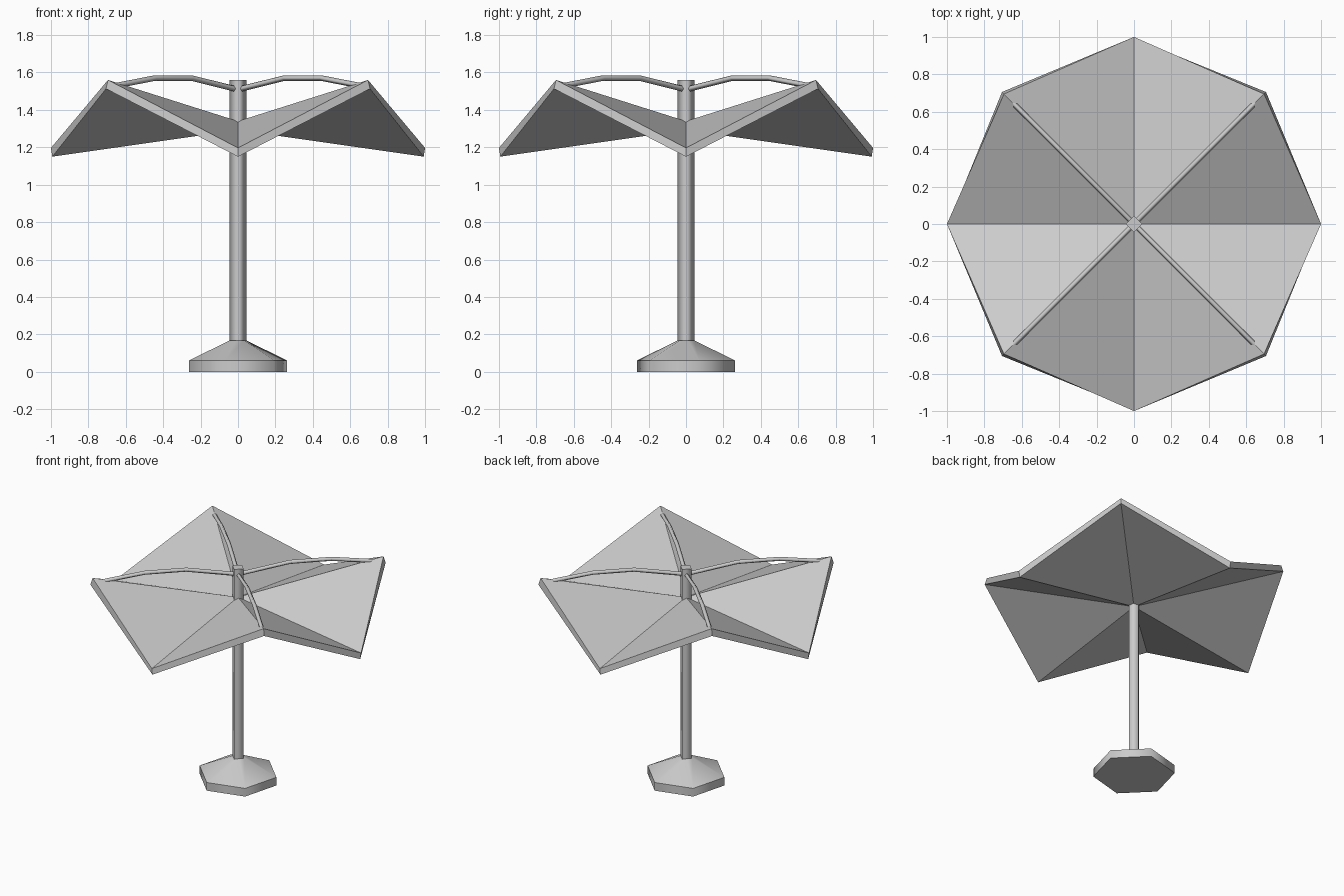
import bpy, bmesh
from math import cos, sin, pi, radians

cube = bpy.data.objects.get("Cube")
if cube:
    bpy.data.objects.remove(cube, do_unlink=True)

gray = bpy.data.materials.new("plain gray")
gray.use_nodes = True
gray.diffuse_color = (0.6, 0.6, 0.6, 1)
gray.node_tree.nodes["Principled BSDF"].inputs["Base Color"].default_value = (0.6, 0.6, 0.6, 1)


def finish(bm, name):
    bmesh.ops.recalc_face_normals(bm, faces=bm.faces)
    mesh = bpy.data.meshes.new(name)
    bm.to_mesh(mesh)
    bm.free()
    mesh.materials.append(gray)
    obj = bpy.data.objects.new(name, mesh)
    bpy.context.collection.objects.link(obj)
    return obj


def turned(name, profile, sides, turn):
    """Smooth-sided prism through (radius, z) rings, with sharp ring edges."""
    bm = bmesh.new()
    angles = [turn + 2 * pi * i / sides for i in range(sides)]
    rings = [[bm.verts.new((r * cos(a), r * sin(a), z)) for a in angles] for r, z in profile]
    for low, high in zip(rings, rings[1:]):
        for i in range(sides):
            j = (i + 1) % sides
            bm.faces.new((low[i], low[j], high[j], high[i])).smooth = True
    bm.faces.new(rings[0])
    bm.faces.new(rings[-1])
    for edge in bm.edges:
        if abs(edge.verts[0].co.z - edge.verts[1].co.z) < 1e-5:
            edge.smooth = False
    return finish(bm, name)


# Hexagonal foot and square pole
turned("base", [(0.272, 0), (0.272, 0.06), (0.045, 0.168)], 6, radians(15))
turned("pole", [(0.045, 0.1), (0.045, 1.56)], 4, 0)

# Folded canopy: low and high corners alternate around the centre
bm = bmesh.new()


def canopy_layer(centre_z, low, high):
    centre = bm.verts.new((0, 0, centre_z))
    rim = []
    for i in range(8):
        r, z = high if i % 2 else low
        rim.append(bm.verts.new((r * cos(i * pi / 4), r * sin(i * pi / 4), z)))
    for i in range(8):
        bm.faces.new((centre, rim[i], rim[(i + 1) % 8]))
    return rim


top = canopy_layer(1.34, (1.0, 1.197), (0.983, 1.56))
bottom = canopy_layer(1.292, (0.993, 1.15), (0.998, 1.513))
for i in range(8):
    j = (i + 1) % 8
    bm.faces.new((top[i], top[j], bottom[j], bottom[i]))
finish(bm, "canopy")

# Four bent arms from the pole to the high corners
for k, name in enumerate(["back_left", "back_right", "front_right", "front_left"]):
    a = pi / 4 + k * pi / 2
    curve = bpy.data.curves.new(name + "_arm", "CURVE")
    curve.dimensions = "3D"
    curve.bevel_depth = 0.015
    curve.bevel_resolution = 0
    curve.use_fill_caps = True
    path = [(0.02, 1.512), (0.35, 1.57), (0.63, 1.57), (0.92, 1.53)]
    spline = curve.splines.new("POLY")
    spline.points.add(len(path) - 1)
    for point, (r, z) in zip(spline.points, path):
        point.co = (r * cos(a), r * sin(a), z, 1)
    curve.materials.append(gray)
    arm = bpy.data.objects.new(name + "_arm", curve)
    bpy.context.collection.objects.link(arm)
